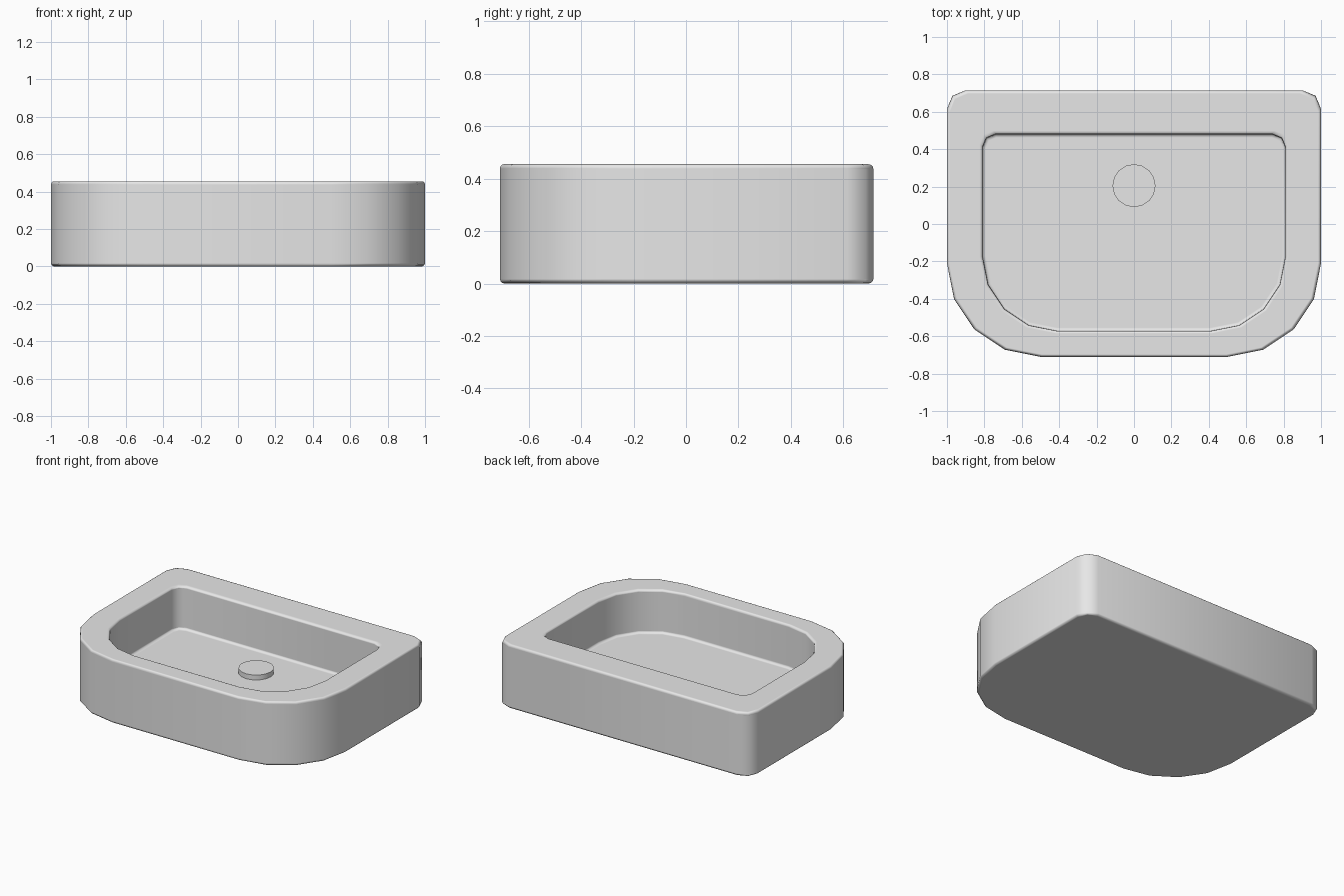
import bpy, bmesh
from math import sin, cos, pi, radians

cube = bpy.data.objects.get("Cube")
if cube:
    bpy.data.objects.remove(cube, do_unlink=True)

# Single glazed ceramic colour
ceramic = bpy.data.materials.new("grey ceramic")
ceramic.use_nodes = True
colour = (0.8, 0.8, 0.8, 1)
ceramic.diffuse_color = colour
ceramic.node_tree.nodes["Principled BSDF"].inputs["Base Color"].default_value = colour


def outline(half_width, front, back, front_radius, back_radius):
    """Plan shape: wide round front corners, tight round back corners."""
    right = []
    for radius, steps, y, start in ((front_radius, 4, front + front_radius, -pi / 2),
                                    (back_radius, 2, back - back_radius, 0)):
        for i in range(steps + 1):
            a = start + i * pi / 2 / steps
            right.append((half_width - radius + radius * cos(a), y + radius * sin(a)))
    return right + [(-x, y) for x, y in reversed(right)]


def add_object(name, bm):
    mesh = bpy.data.meshes.new(name)
    bmesh.ops.recalc_face_normals(bm, faces=bm.faces)
    bm.to_mesh(mesh)
    bm.free()
    mesh.materials.append(ceramic)
    obj = bpy.data.objects.new(name, mesh)
    bpy.context.collection.objects.link(obj)
    return obj


def smooth(obj, angle):
    bpy.ops.object.select_all(action='DESELECT')
    obj.select_set(True)
    bpy.context.view_layer.objects.active = obj
    bpy.ops.object.shade_smooth_by_angle(angle=radians(angle))


rim_z, floor_z = 0.455, 0.145
outer = outline(1.0, -0.71, 0.715, 0.5, 0.1)
inner = outline(0.81, -0.572, 0.48, 0.4, 0.07)

# Basin: outer wall, rim, inner wall and floor as bridged rings
bm = bmesh.new()
rings = [[bm.verts.new((x, y, z)) for x, y in shape]
         for shape, z in ((outer, 0), (outer, rim_z), (inner, rim_z), (inner, floor_z))]
for low, high in zip(rings, rings[1:]):
    for i in range(len(low)):
        j = (i + 1) % len(low)
        bm.faces.new((low[i], low[j], high[j], high[i]))
bm.faces.new(rings[0])
bm.faces.new(rings[-1])
basin = add_object("basin", bm)
smooth(basin, 60)

# Soft rounding on the rim, base and floor edges
bevel = basin.modifiers.new("rounded edges", 'BEVEL')
bevel.width = 0.018
bevel.segments = 3
bevel.limit_method = 'ANGLE'
bevel.angle_limit = radians(60)
bevel.harden_normals = True

# Drain cap
bm = bmesh.new()
bmesh.ops.create_cone(bm, cap_ends=True, segments=16, radius1=0.115, radius2=0.115, depth=0.05)
drain = add_object("drain_cap", bm)
drain.location = (0, 0.205, floor_z + 0.01)
smooth(drain, 30)
